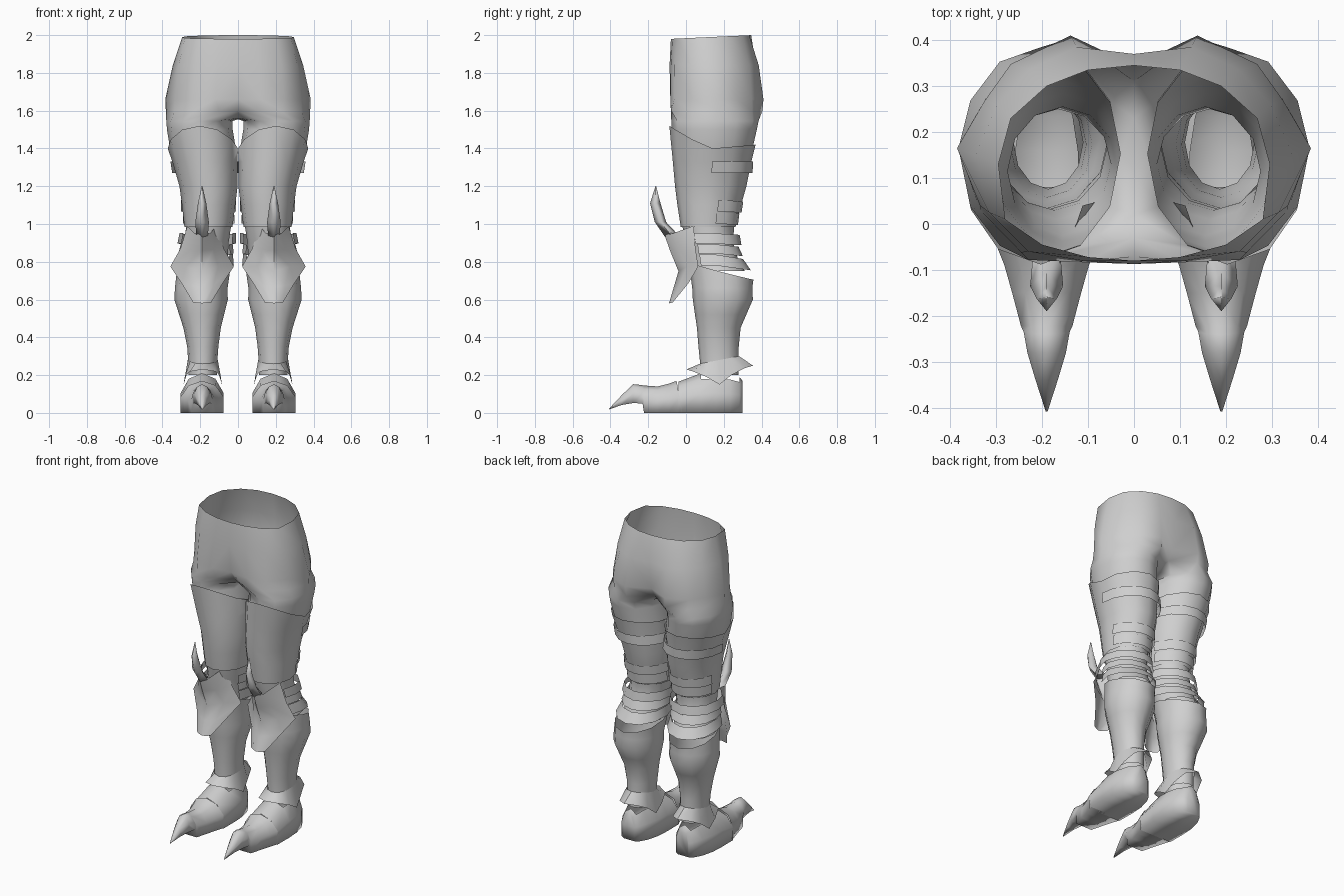
import bpy, bmesh, math

if "Cube" in bpy.data.objects:
    bpy.data.objects.remove(bpy.data.objects["Cube"])

steel = bpy.data.materials.new("grey_steel")
steel.diffuse_color = (0.63, 0.63, 0.63, 1)
steel.use_nodes = True
steel.node_tree.nodes["Principled BSDF"].inputs["Base Color"].default_value = steel.diffuse_color

LEG_X = 0.19
# Leg outline: z, inner x, outer x, front y, back y
LEG = [(1.55, .03, .38, -.078, .385), (1.50, .028, .376, -.075, .375),
       (1.40, .012, .36, -.068, .352), (1.20, .01, .302, -.05, .312),
       (1.00, .035, .275, -.025, .255), (.90, .05, .28, .01, .25),
       (.80, .055, .29, .03, .28), (.70, .06, .328, .035, .345),
       (.60, .058, .333, .04, .35), (.45, .095, .285, .062, .285),
       (.35, .108, .265, .07, .275), (.25, .115, .258, .08, .275),
       (.12, .115, .258, .08, .275)]


def leg_point(z, deg, off=0.0):
    """Point on the leg surface at a height and angle (-90 is the front)."""
    zc = min(max(z, LEG[-1][0]), LEG[0][0])
    for a, b in zip(LEG, LEG[1:]):
        if b[0] <= zc <= a[0]:
            t = (a[0] - zc) / (a[0] - b[0])
            x0, x1, y0, y1 = [p + (q - p) * t for p, q in zip(a[1:], b[1:])]
            break
    c, s = math.cos(math.radians(deg)), math.sin(math.radians(deg))
    return ((x0 + x1) / 2 + ((x1 - x0) / 2 + off) * c,
            (y0 + y1) / 2 + ((y1 - y0) / 2 + off) * s, z)


def loft(bm, rows, closed=False):
    """Skin equal rows of points; rows run downward, points anticlockwise."""
    vs = [[bm.verts.new(p) for p in r] for r in rows]
    n = len(rows[0])
    for a, b in zip(vs, vs[1:]):
        for j in range(n if closed else n - 1):
            k = (j + 1) % n
            bm.faces.new((a[j], b[j], b[k], a[k]))
    return vs


def finish(bm, name, solid=False, angle=40):
    """Clean the mesh, mirror it to the other leg and shade it."""
    bmesh.ops.remove_doubles(bm, verts=bm.verts, dist=0.0005)
    if solid:
        bmesh.ops.recalc_face_normals(bm, faces=bm.faces)
    me = bpy.data.meshes.new(name)
    bm.to_mesh(me)
    bm.free()
    me.materials.append(steel)
    ob = bpy.data.objects.new(name, me)
    bpy.context.collection.objects.link(ob)
    bpy.ops.object.select_all(action='DESELECT')
    ob.select_set(True)
    bpy.context.view_layer.objects.active = ob
    bpy.ops.object.shade_smooth_by_angle(angle=math.radians(angle))
    ob.modifiers.new("mirror", 'MIRROR')
    return ob


def sheet(name, rows, closed=False, angle=40):
    bm = bmesh.new()
    loft(bm, rows, closed)
    return finish(bm, name, angle=angle)


# Hips and inner legs: half rings from front centre to back centre
waist = [(0, -.08), (.1, -.072), (.2, -.045), (.28, .01), (.295, .13),
         (.268, .23), (.19, .3), (.1, .335), (0, .345)]
mid = [(0, -.087), (.11, -.08), (.23, -.06), (.315, .025), (.345, .15),
       (.297, .26), (.228, .336), (.125, .385), (0, .37)]
hip = [(0, -.07), (.12, -.083), (.245, -.062), (.335, .04), (.385, .165),
       (.325, .268), (.268, .348), (.138, .41), (0, .345)]
groin = [(0, -.03), (.1, -.08), (.23, -.078), (.335, .03), (.382, .165),
         (.322, .275), (.258, .35), (.135, .405), (0, .31)]
crotch = [(0, .23, 1.56), (0, .12, 1.555), (0, .02, 1.56)]

base = [(x, y, 1.60) for x, y in groin]
bm = bmesh.new()
loft(bm, [[(x, y, 1.98 + .02 * (y + .08) / .43) for x, y in waist],
          [(x, y, 1.84) for x, y in mid],
          [(x, y, 1.66) for x, y in hip], base])
ring = range(-120, 240, 30)
loft(bm, [base + crotch] + [[leg_point(z, a) for a in ring]
     for z in (1.545, 1.5, 1.4, 1.3, 1.2, 1.1, 1.0, .9, .8, .75)], True)
finish(bm, "hips_and_legs", angle=70)


# Thigh plates: full sleeve with a peaked top edge in front
def thigh_top(a):
    s = math.sin(math.radians(a))
    return 1.40 + (.12 * (-s) ** 1.3 if s < 0 else .02 * s)


sheet("thigh_plate", [[leg_point(thigh_top(a), a, .012) for a in ring]] +
      [[leg_point(z, a, .008) for a in ring] for z in (1.33, 1.2, 1.1, .985)],
      True, 60)


# Overlapping back bands: middle height, band height, rise behind, flare
def band(name, z, h, rise, off, a0, a1):
    angles = [a0 + (a1 - a0) * i / 8 for i in range(9)]
    rows = []
    for dz, o in ((h / 2, off - .004), (-h / 2, off + .004)):
        rows.append([leg_point(z + dz + rise * max(0, math.sin(math.radians(a))),
                               a, o) for a in angles])
    sheet(name, rows)


for i, b in enumerate([(1.30, .06, 0, .022, 0, 180),
                       (1.10, .06, -.01, .018, 15, 165),
                       (1.035, .06, -.01, .016, 15, 165)]):
    band("thigh_band_%d" % (i + 1), *b)
for i, b in enumerate([(.925, .055, -.01, .036), (.87, .05, -.015, .026),
                       (.81, .06, -.025, .03)]):
    band("knee_band_%d" % (i + 1), *b, -30, 210)


# Greave: full tube with a top edge that dips behind
def greave_top(a):
    return .75 - .045 * math.sin(math.radians(a))


sheet("greave", [[leg_point(greave_top(a), a, .015) for a in ring]] +
      [[leg_point(z, a, .004) for a in ring]
       for z in (.66, .6, .52, .45, .35, .25, .2)], True, 60)

# Ankle cuff: flared skirt, pointed behind and low at the sides
top, low = [], []
for a in ring:
    s = math.sin(math.radians(a))
    top.append(leg_point(.28 + .02 * s, a, .006))
    side = 1 - abs(s)
    flare = .018 + (.062 * s ** 4 if s > 0 else .06 * s ** 2)
    low.append(leg_point(.24 - .09 * side + .01 * s, a, flare + .012 * side))
sheet("ankle_cuff", [top, low], True)


# Boot: arched sections from heel to toe
def arch(y, w, h, z0=0.0, lean=0.0):
    prof = [(-1, 0), (-1, .5), (-.62, .86), (0, 1), (.62, .86), (1, .5), (1, 0)]
    return [(LEG_X + w * u, y + lean * v, z0 + h * v) for u, v in prof]


# Heel half, with the top left open around the ankle
bm = bmesh.new()
sections = loft(bm, [arch(.30, .038, .17), arch(.282, .064, .19),
                     arch(.235, .09, .205), arch(.16, .109, .21),
                     arch(.08, .114, .21), arch(-.04, .113, .165)], True)
bm.faces.new(sections[0])
bm.normal_update()
opening = [f for f in bm.faces if f.calc_center_median().z > .16
           and .09 < f.calc_center_median().y < .27]
bmesh.ops.delete(bm, geom=opening, context='FACES')
finish(bm, "boot_heel", True, 120)


def spike(name, rows, angle, open_start=False):
    bm = bmesh.new()
    vs = loft(bm, rows, True)
    bm.faces.new(vs[-1])
    if not open_start:
        bm.faces.new(vs[0])
    finish(bm, name, True, angle)


# Toe cap running into a tapering claw
spike("toe_claw", [arch(-.02, .114, .17, 0, -.03), arch(-.09, .092, .155),
                   arch(-.15, .075, .14), arch(-.222, .056, .145),
                   arch(-.23, .05, .098, .05, -.01),
                   arch(-.28, .042, .10, .052), arch(-.34, .024, .052, .042),
                   arch(-.408, .002, .004, .018)], 120, True)


# Knee guard: ridged plate with side wings and a lower point
def ridge(c, m, e):
    pts = [(-e[0], e[1], e[2]), (-m[0], m[1], m[2]), c, m, e]
    return [(LEG_X + x, y, z) for x, y, z in pts]


sheet("knee_guard", [
    ridge((0, -.12, .96), (.04, -.07, .95), (.078, .04, .99)),
    ridge((0, -.085, .86), (.06, -.04, .865), (.115, .05, .87)),
    ridge((0, -.04, .75), (.085, .005, .775), (.168, .065, .775)),
    ridge((0, -.065, .665), (.06, -.035, .675), (.108, .012, .685)),
    ridge((0, -.09, .58), (.025, -.082, .582), (.048, -.07, .585))], angle=60)


# Knee spike: diamond sections curving up to a tip
def diamond(z, front, back, w):
    m = (front + back) / 2
    return [(LEG_X - w, m, z), (LEG_X, front, z), (LEG_X + w, m, z), (LEG_X, back, z)]


spike("knee_spike", [diamond(1.2, -.162, -.158, .002),
                     diamond(1.11, -.19, -.135, .022),
                     diamond(1.01, -.165, -.105, .036),
                     diamond(.93, -.11, -.03, .03)], 100)
